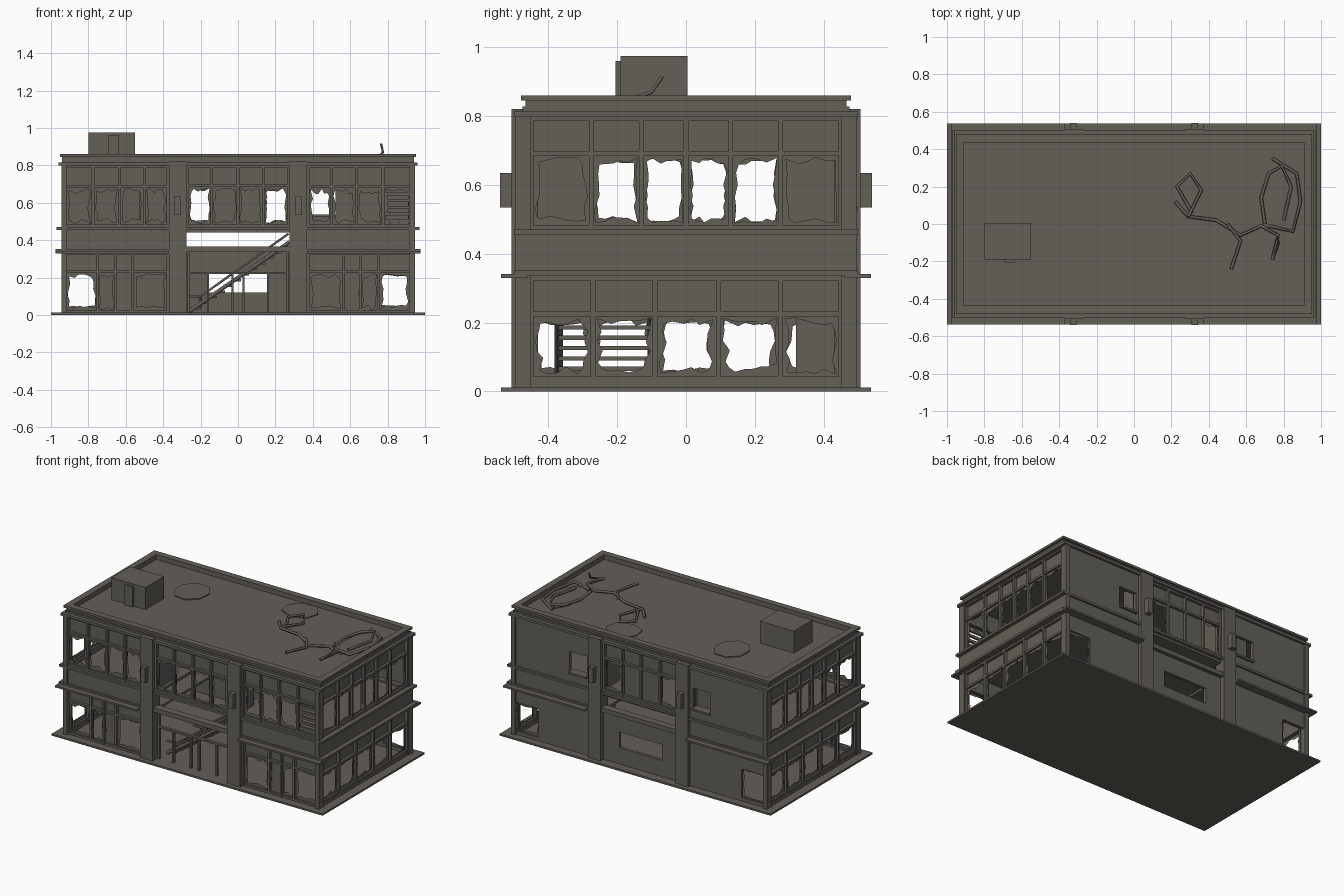
import bpy, bmesh, math, random
from mathutils import Vector

if "Cube" in bpy.data.objects:
    bpy.data.objects.remove(bpy.data.objects["Cube"])

random.seed(4)
mat = bpy.data.materials.new("weathered grey brown")
mat.diffuse_color = (0.125, 0.115, 0.099, 1)
mat.use_nodes = True
mat.node_tree.nodes["Principled BSDF"].inputs["Base Color"].default_value = mat.diffuse_color
parts = {}


def get(name):
    return parts.setdefault(name, bmesh.new())


def box(name, x0, x1, y0, y1, z0, z1):
    bm = get(name)
    vs = bmesh.ops.create_cube(bm, size=1)["verts"]
    for v in vs:
        v.co = Vector(((x0 + x1) / 2 + v.co.x * (x1 - x0),
                       (y0 + y1) / 2 + v.co.y * (y1 - y0),
                       (z0 + z1) / 2 + v.co.z * (z1 - z0)))


# facade coordinates: u along the wall, d outward from the centre
def place(side, u, d, z):
    return {"front": (u, -d, z), "back": (u, d, z),
            "left": (-d, u, z), "right": (d, u, z)}[side]


def fbox(name, side, u0, u1, d0, d1, z0, z1):
    a, b = place(side, u0, d0, z0), place(side, u1, d1, z1)
    box(name, min(a[0], b[0]), max(a[0], b[0]), min(a[1], b[1]), max(a[1], b[1]), z0, z1)


def pane(side, u0, u1, z0, z1, d, lo=0.66):
    """Broken glass: a flat ring with a jagged hole."""
    bm = get("broken_glass")
    n = 5
    pts = [(u0 + (u1 - u0) * i / n, z0) for i in range(n)]
    pts += [(u1, z0 + (z1 - z0) * i / n) for i in range(n)]
    pts += [(u1 - (u1 - u0) * i / n, z1) for i in range(n)]
    pts += [(u0, z1 - (z1 - z0) * i / n) for i in range(n)]
    cu, cz = (u0 + u1) / 2, (z0 + z1) / 2
    out, inn = [], []
    for u, z in pts:
        s = random.uniform(lo, 0.95)
        out.append(bm.verts.new(place(side, u, d, z)))
        inn.append(bm.verts.new(place(side, cu + (u - cu) * s, d, cz + (z - cz) * s)))
    for i in range(len(pts)):
        j = (i + 1) % len(pts)
        bm.faces.new((out[i], out[j], inn[j], inn[i]))


def window_row(side, us, d, z0, zh, z1, ragged=0.66, solid=()):
    """Mullions, sill, header, recessed transom panels and glass between z0 and z1."""
    w = 0.007
    for u in us:
        fbox("window_frames", side, u - w, u + w, d - 0.03, d, z0, z1)
    for z in (z0, zh, z1 - 0.014):
        fbox("window_frames", side, us[0], us[-1], d - 0.028, d - 0.002, z, z + 0.014)
    fbox("transom_panels", side, us[0], us[-1], d - 0.035, d - 0.02, zh + 0.005, z1)
    for i, (a, b) in enumerate(zip(us, us[1:])):
        if i in solid:
            fbox("window_boards", side, a, b, d - 0.03, d - 0.018, z0, zh)
        else:
            pane(side, a + w, b - w, z0 + 0.014, zh, d - 0.015, ragged)


def wall_hole(side, u0, u1, z0, z1, hu0, hu1, hz0, hz1, d0, d1):
    for a, b, c, e in ((u0, hu0, z0, z1), (hu1, u1, z0, z1),
                       (hu0, hu1, z0, hz0), (hu0, hu1, hz1, z1)):
        fbox("rear_wall", side, a, b, d0, d1, c, e)


def ring(name, X, Y, t, z0, z1):
    for s in (-1, 1):
        box(name, -X, X, min(s * Y, s * (Y - t)), max(s * Y, s * (Y - t)), z0, z1)
        box(name, min(s * X, s * (X - t)), max(s * X, s * (X - t)), -Y + t, Y - t, z0, z1)


# base, floors and roof
box("base_plate", -1, 1, -0.537, 0.537, 0, 0.012)
for s in (-1, 1):
    a, b = sorted((s * 0.275, s * 0.94))
    box("upper_floor", a, b, -0.48, 0.48, 0.44, 0.458)
    box("lower_ceiling", a, b, -0.48, 0.48, 0.332, 0.348)
box("landing", -0.275, 0.275, 0.0, 0.48, 0.44, 0.458)
box("roof_slab", -0.94, 0.94, -0.475, 0.475, 0.795, 0.828)

# ledges and parapet
ring("top_ledge", 0.96, 0.5, 0.07, 0.798, 0.815)
ring("parapet", 0.94, 0.467, 0.03, 0.815, 0.86)
ring("parapet_lip", 0.953, 0.48, 0.03, 0.845, 0.86)
ring("middle_ledge", 0.97, 0.5, 0.07, 0.455, 0.47)
ring("lower_ledge", 0.975, 0.5, 0.05, 0.337, 0.352)

# end facades
for side in ("left", "right"):
    fbox("middle_band", side, -0.485, 0.485, 0.915, 0.945, 0.35, 0.456)
    window_row(side, [-0.45, -0.27, -0.09, 0.095, 0.275, 0.45], 0.94, 0.03, 0.218, 0.335)
    window_row(side, [-0.45, -0.275, -0.13, 0.0, 0.13, 0.275, 0.45], 0.94, 0.47, 0.685, 0.8, 0.74)
    fbox("sill", side, -0.48, 0.48, 0.905, 0.94, 0.012, 0.032)
    for s in (-1, 1):
        a, b = sorted((s * 0.45, s * 0.497))
        fbox("corner_pillars", side, a, b, 0.915, 0.945, 0.012, 0.8)

# long facades: piers, lamps, bands and canopies
for side in ("front", "back"):
    for s in (-1, 1):
        a, b = sorted((s * 0.275, s * 0.37))
        fbox("piers", side, a, b, 0.43, 0.507, 0.012, 0.82)
        fbox("wall_lamps", side, s * 0.325 - 0.017, s * 0.325 + 0.017, 0.5, 0.54, 0.535, 0.635)
        a, b = sorted((s * 0.37, s * 0.943))
        fbox("middle_band", side, a, b, 0.46, 0.487, 0.35, 0.456)
        a, b = sorted((s * 0.37, s * 0.975))
        fbox("canopies", side, a, b, 0.46, 0.537, 0.329, 0.341)
    fbox("centre_ledge", side, -0.275, 0.275, 0.45, 0.5, 0.352, 0.366)
    window_row(side, [-0.27, -0.14, 0.0, 0.135, 0.27], 0.485, 0.47, 0.685, 0.8, 0.74,
               (1, 2) if side == "back" else ())

# front bays, mirrored
for s in (-1, 1):
    up = sorted(s * u for u in (0.375, 0.5, 0.635, 0.775, 0.925))
    lo = sorted(s * u for u in (0.375, 0.565, 0.655, 0.75, 0.925))
    window_row("front", up, 0.485, 0.47, 0.68, 0.8)
    window_row("front", lo, 0.485, 0.012, 0.225, 0.335, 0.72)
    a, b = sorted((s * 0.565, s * 0.655))
    fbox("shop_door", "front", a + 0.01, b - 0.01, 0.455, 0.465, 0.012, 0.225)
for i in range(5):
    fbox("fallen_blinds", "front", 0.79, 0.92, 0.455, 0.468, 0.495 + i * 0.036, 0.512 + i * 0.036)

# entrance frames
for u in (-0.265, -0.16, -0.03, 0.03, 0.16, 0.265):
    fbox("entrance_frame", "front", u - 0.006, u + 0.006, 0.44, 0.46, 0.012, 0.34 if abs(u) > 0.2 else 0.225)
fbox("entrance_frame", "front", -0.27, 0.27, 0.44, 0.46, 0.218, 0.23)

# rear walls with openings
for s in (-1, 1):
    a, b = sorted((s * 0.37, s * 0.935))
    h = sorted((s * 0.39, s * 0.52))
    wall_hole("back", a, b, 0.468, 0.8, h[0], h[1], 0.53, 0.67, 0.462, 0.485)
    fbox("rear_shelf", "back", h[0], h[1], 0.44, 0.5, 0.525, 0.538)
    h = sorted((s * 0.75, s * 0.925))
    wall_hole("back", a, b, 0.012, 0.335, h[0], h[1], 0.035, 0.225, 0.462, 0.485)
    pane("back", h[0], h[1], 0.035, 0.225, 0.475, 0.8)
wall_hole("back", -0.275, 0.275, 0.012, 0.355, -0.16, 0.16, 0.12, 0.225, 0.455, 0.475)
box("inner_screen", -0.53, -0.37, 0.40, 0.41, 0.458, 0.795)

# interior partitions
for s in (-1, 1):
    a, b = sorted((s * 0.295, s * 0.315))
    box("partitions", a, b, 0.28, 0.47, 0.458, 0.795)
    box("partitions", a, b, -0.47, -0.28, 0.458, 0.795)
    box("partitions", a, b, 0.32, 0.47, 0.012, 0.335)

# staircase with stringers and handrails
N = 12
for i in range(N):
    x = -0.25 + 0.52 * i / N
    z = 0.03 + 0.36 * i / N
    box("stair_treads", x, x + 0.05, -0.37, -0.1, z, z + 0.012)


def tube(name, pts, r, sides=1):
    cu = bpy.data.curves.new(name, "CURVE")
    cu.dimensions = "3D"
    cu.bevel_depth = r
    cu.bevel_resolution = sides
    cu.use_fill_caps = True
    sp = cu.splines.new("POLY")
    sp.points.add(len(pts) - 1)
    for p, c in zip(sp.points, pts):
        p.co = (*c, 1)
    cu.materials.append(mat)
    bpy.context.collection.objects.link(bpy.data.objects.new(name, cu))


for y in (-0.37, -0.1):
    tube("stair_stringer", [(-0.26, y, 0.02), (0.275, y, 0.39)], 0.012)
    tube("stair_handrail", [(-0.26, y, 0.1), (-0.2, y, 0.1), (0.27, y, 0.435)], 0.007)
    tube("stair_post", [(-0.2, y, 0.04), (-0.2, y, 0.1)], 0.005)

# roof hut
box("roof_hut", -0.8, -0.55, -0.19, 0.005, 0.82, 0.975)
box("hut_door", -0.695, -0.635, -0.205, -0.19, 0.828, 0.96)


# roof patches
def patch(cx, cy, rx, ry, n, rot):
    pts = []
    bm = get("roof_patches")
    for i in range(n):
        a = 2 * math.pi * i / n + rot
        k = random.uniform(0.92, 1.06)
        pts.append(bm.verts.new((cx + rx * k * math.cos(a), cy + ry * k * math.sin(a), 0.834)))
    bm.faces.new(pts)
    geo = bmesh.ops.extrude_face_region(bm, geom=[pts[0].link_faces[0]])["geom"]
    for v in geo:
        if isinstance(v, bmesh.types.BMVert):
            v.co.z -= 0.007


patch(-0.465, 0.175, 0.11, 0.12, 8, 0.3)
patch(0.23, 0.33, 0.125, 0.105, 7, 0.2)
patch(0.785, 0.14, 0.09, 0.18, 10, 0.1)

# torn cables and debris on the roof
Z = 0.837
for path in ([(0.22, 0.12), (0.29, 0.04), (0.44, 0.02), (0.57, -0.06), (0.68, -0.01), (0.77, -0.06), (0.74, -0.19)],
             [(0.5, 0.0), (0.57, -0.09), (0.52, -0.24)],
             [(0.29, 0.04), (0.36, 0.18), (0.3, 0.27), (0.23, 0.2), (0.31, 0.06)],
             [(0.72, -0.01), (0.85, -0.04), (0.89, 0.12), (0.87, 0.27), (0.74, 0.35)],
             [(0.7, 0.0), (0.68, 0.14), (0.72, 0.27), (0.79, 0.31), (0.84, 0.2), (0.8, 0.02)]):
    tube("roof_cable", [(x, y, Z + random.uniform(0, 0.012)) for x, y in path], 0.009)
tube("bent_rod", [(0.74, -0.19, Z), (0.775, -0.1, 0.87), (0.765, -0.07, 0.915)], 0.006)

# turn the collected meshes into objects
for name, bm in parts.items():
    bmesh.ops.recalc_face_normals(bm, faces=bm.faces)
    me = bpy.data.meshes.new(name)
    bm.to_mesh(me)
    bm.free()
    me.materials.append(mat)
    bpy.context.collection.objects.link(bpy.data.objects.new(name, me))
